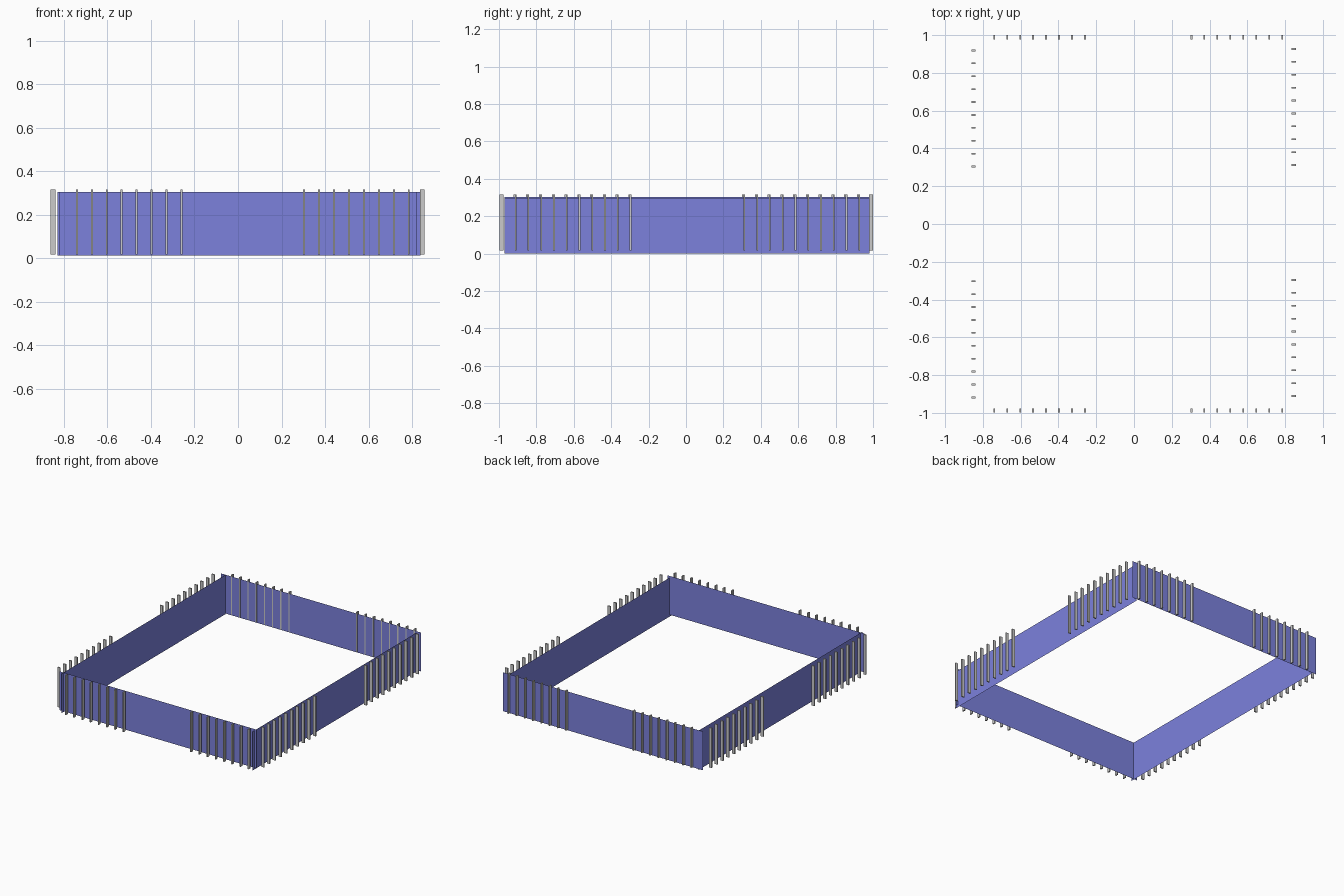
import bpy

if "Cube" in bpy.data.objects:
    bpy.data.objects.remove(bpy.data.objects["Cube"])


def panel(name, a, b, z0, z1, mat):
    """Thin upright sheet from plan point a to plan point b."""
    me = bpy.data.meshes.new(name)
    me.from_pydata([(*a, z0), (*b, z0), (*b, z1), (*a, z1)], [], [(0, 1, 2, 3)])
    me.materials.append(mat)
    bpy.context.collection.objects.link(bpy.data.objects.new(name, me))


def slat(name, x, y, sx, sy, z0=0.017, z1=0.317):
    bpy.ops.mesh.primitive_cube_add(size=1, location=(x, y, (z0 + z1) / 2))
    ob = bpy.context.object
    ob.name = name
    ob.scale = (sx, sy, z1 - z0)


blue = bpy.data.materials.new("panel_blue")
blue.diffuse_color = (0.2, 0.22, 0.72, 1)
blue.use_nodes = True
blue.node_tree.nodes["Principled BSDF"].inputs["Base Color"].default_value = blue.diffuse_color

# Four thin wall panels
panel("front_panel", (-0.823, -0.949), (0.82, -0.949), 0.013, 0.305, blue)
panel("back_panel", (0.838, 0.98), (-0.828, 0.98), 0.013, 0.305, blue)
panel("right_panel", (0.80, -0.97), (0.80, 0.982), 0.0, 0.293, blue)
panel("left_panel", (-0.792, 0.98), (-0.792, -0.97), 0.007, 0.303, blue)

# Upright slats along the front and back
P = 0.0686
for side, y in (("front", -0.987), ("back", 0.989)):
    for start in (-0.74, 0.304):
        for i in range(8):
            slat(side + "_slat", start + i * P, y, 0.009, 0.022)

# Upright slats along the left and right
for side, x, starts in (("left", -0.849, (-0.918, 0.304)),
                        ("right", 0.846, (-0.911, 0.312))):
    for start in starts:
        for i in range(10):
            slat(side + "_slat", x, start + i * 0.0683, 0.022, 0.009)
